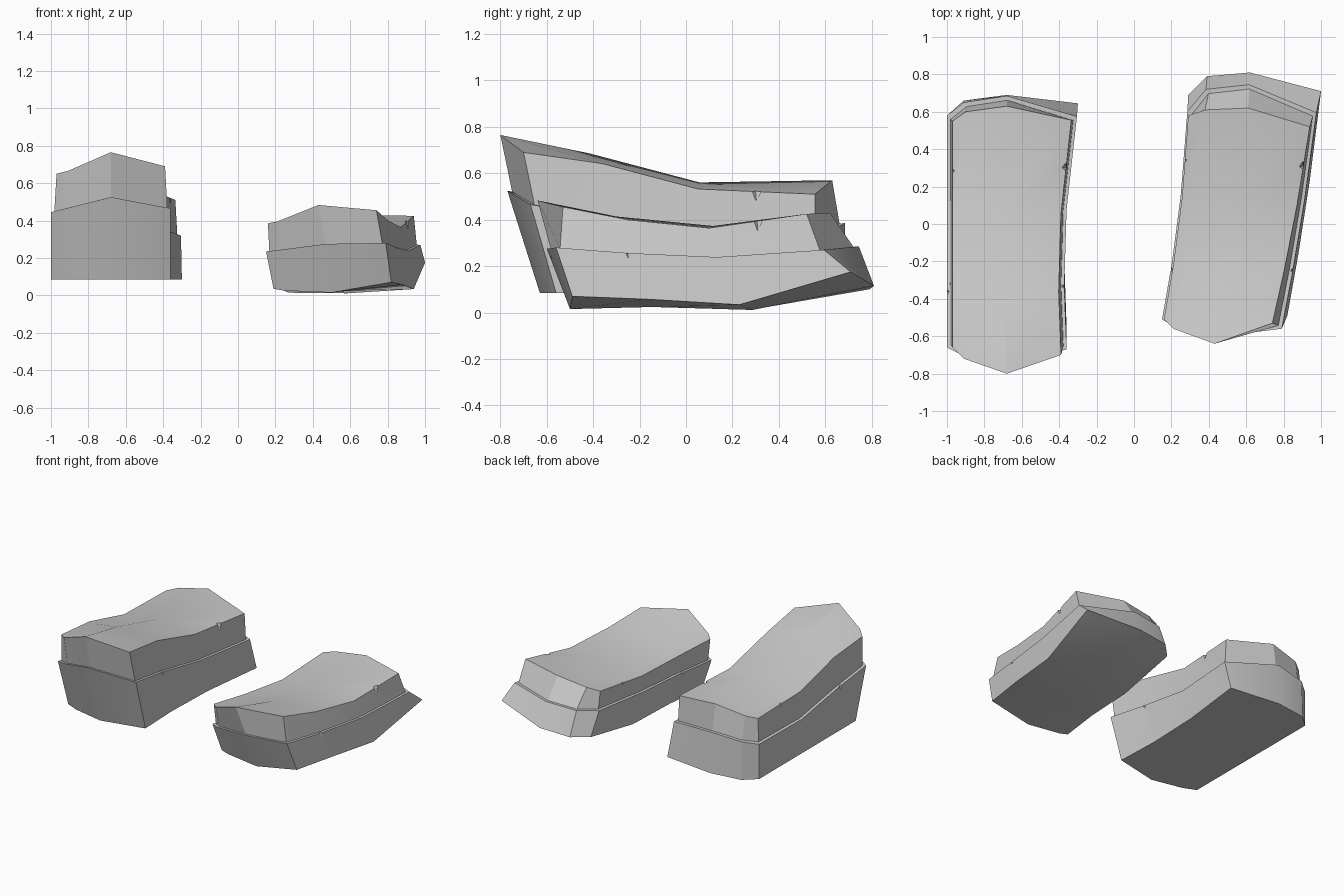
import bpy
import bmesh
from math import radians
from mathutils import Vector

if "Cube" in bpy.data.objects:
    bpy.data.objects.remove(bpy.data.objects["Cube"])

STATIONS = (0.0, 0.27, 0.6, 1.0)


def layer(front, back, z1, z2, bend):
    """Four columns running front to back; z1/z2 are mid heights, bend bows left/right sides."""
    mf = sum(p[2] for p in front) / 4
    mb = sum(p[2] for p in back) / 4
    x0, x3 = front[0][0], front[3][0]
    rows = []
    for i, t in enumerate(STATIONS):
        row = []
        for f, b in zip(front, back):
            p = Vector(f).lerp(Vector(b), t)
            u = (f[0] - x0) / (x3 - x0)
            p.x += (bend[0] * (1 - u) + bend[1] * u) * 4 * t * (1 - t)
            if i == 1:
                p.z = z1 + 0.5 * (f[2] - mf) + 0.1 * (b[2] - mb)
            if i == 2:
                p.z = z2 + 0.3 * (f[2] - mf) + 0.1 * (b[2] - mb)
            row.append(p)
        rows.append(row)
    return rows


def inset(rows, sx, sy, dz):
    """Shrink a layer about its middle."""
    pts = [p for r in rows for p in r]
    cy = sum(p.y for p in pts) / 16
    out = []
    for r in rows:
        cx = (r[0].x + r[3].x) / 2
        out.append([Vector((cx + (p.x - cx) * sx, cy + (p.y - cy) * sy, p.z + dz)) for p in r])
    return out


def slab(name, top, bottom):
    """Closed solid between two layers."""
    bm = bmesh.new()
    t = [[bm.verts.new(p) for p in r] for r in top]
    b = [[bm.verts.new(p) for p in r] for r in bottom]
    for i in range(3):
        for j in range(3):
            for g in (t, b):
                bm.faces.new((g[i][j], g[i][j + 1], g[i + 1][j + 1], g[i + 1][j]))
    ring = [(0, j) for j in range(3)] + [(i, 3) for i in range(3)]
    ring += [(3, j) for j in (3, 2, 1)] + [(i, 0) for i in (3, 2, 1)]
    for (i, j), (k, l) in zip(ring, ring[1:] + ring[:1]):
        bm.faces.new((t[i][j], t[k][l], b[k][l], b[i][j]))
    bmesh.ops.recalc_face_normals(bm, faces=bm.faces)
    me = bpy.data.meshes.new(name)
    bm.to_mesh(me)
    bm.free()
    ob = bpy.data.objects.new(name, me)
    bpy.context.collection.objects.link(ob)
    bpy.ops.object.select_all(action='DESELECT')
    ob.select_set(True)
    bpy.context.view_layer.objects.active = ob
    bpy.ops.object.shade_smooth_by_angle(angle=radians(25))
    return ob


def chip(ob, rows, side, t, r):
    """Cut a small chipped nick out of a top side edge."""
    k = max(i for i in range(3) if STATIONS[i] <= t)
    s = (t - STATIONS[k]) / (STATIONS[k + 1] - STATIONS[k])
    loc = rows[k][side].lerp(rows[k + 1][side], s)
    bpy.ops.mesh.primitive_cone_add(vertices=4, radius1=r, depth=2 * r, location=loc,
                                    rotation=(radians(180), 0, radians(10)))
    cut = bpy.context.object
    cut.name = "chip_cutter"
    cut.hide_render = True
    cut.display_type = 'WIRE'
    m = ob.modifiers.new("chip", 'BOOLEAN')
    m.operation = 'DIFFERENCE'
    m.solver = 'EXACT'
    m.object = cut


def stone(name, top, seam, base):
    upper = slab(name + "_upper_slab", top, inset(seam, 0.945, 0.97, -0.004))
    lower = slab(name + "_lower_slab", seam, base)
    chip(upper, top, 3, 0.8, 0.045)
    chip(upper, top, 0, 0.78, 0.02)
    chip(lower, seam, 3, 0.27, 0.025)
    chip(lower, seam, 0, 0.24, 0.025)


# left stone: tall, flat base
bow = (0.0, -0.035)
stone(
    "left",
    layer([(-.97, -.66, .65), (-.91, -.72, .665), (-.68, -.80, .765), (-.39, -.70, .69)],
          [(-.97, .55, .51), (-.90, .60, .53), (-.68, .63, .57), (-.335, .555, .51)], .645, .535, bow),
    layer([(-1, -.66, .445), (-.92, -.70, .465), (-.68, -.77, .525), (-.36, -.67, .465)],
          [(-1, .58, .34), (-.91, .65, .36), (-.68, .685, .385), (-.305, .575, .32)], .42, .345, bow),
    layer([(-1, -.54, .085), (-.91, -.58, .085), (-.68, -.63, .085), (-.36, -.56, .085)],
          [(-1, .58, .085), (-.91, .66, .085), (-.68, .69, .085), (-.30, .645, .085)], .085, .085, bow))

# right stone: low, rolled over, curved base
bow = (0.02, 0.012)
stone(
    "right",
    layer([(.16, -.51, .385), (.21, -.56, .395), (.43, -.64, .483), (.74, -.53, .455)],
          [(.29, .58, .385), (.38, .61, .40), (.61, .62, .43), (.94, .52, .425)], .385, .355, bow),
    layer([(.15, -.51, .235), (.20, -.54, .24), (.47, -.60, .275), (.79, -.56, .28)],
          [(.285, .60, .25), (.385, .72, .27), (.615, .745, .285), (.975, .595, .27)], .245, .232, bow),
    layer([(.19, -.46, .035), (.25, -.47, .025), (.50, -.50, .015), (.82, -.49, .07)],
          [(.29, .69, .09), (.39, .79, .10), (.62, .81, .115), (1.0, .71, .175)], .035, .018, bow))
